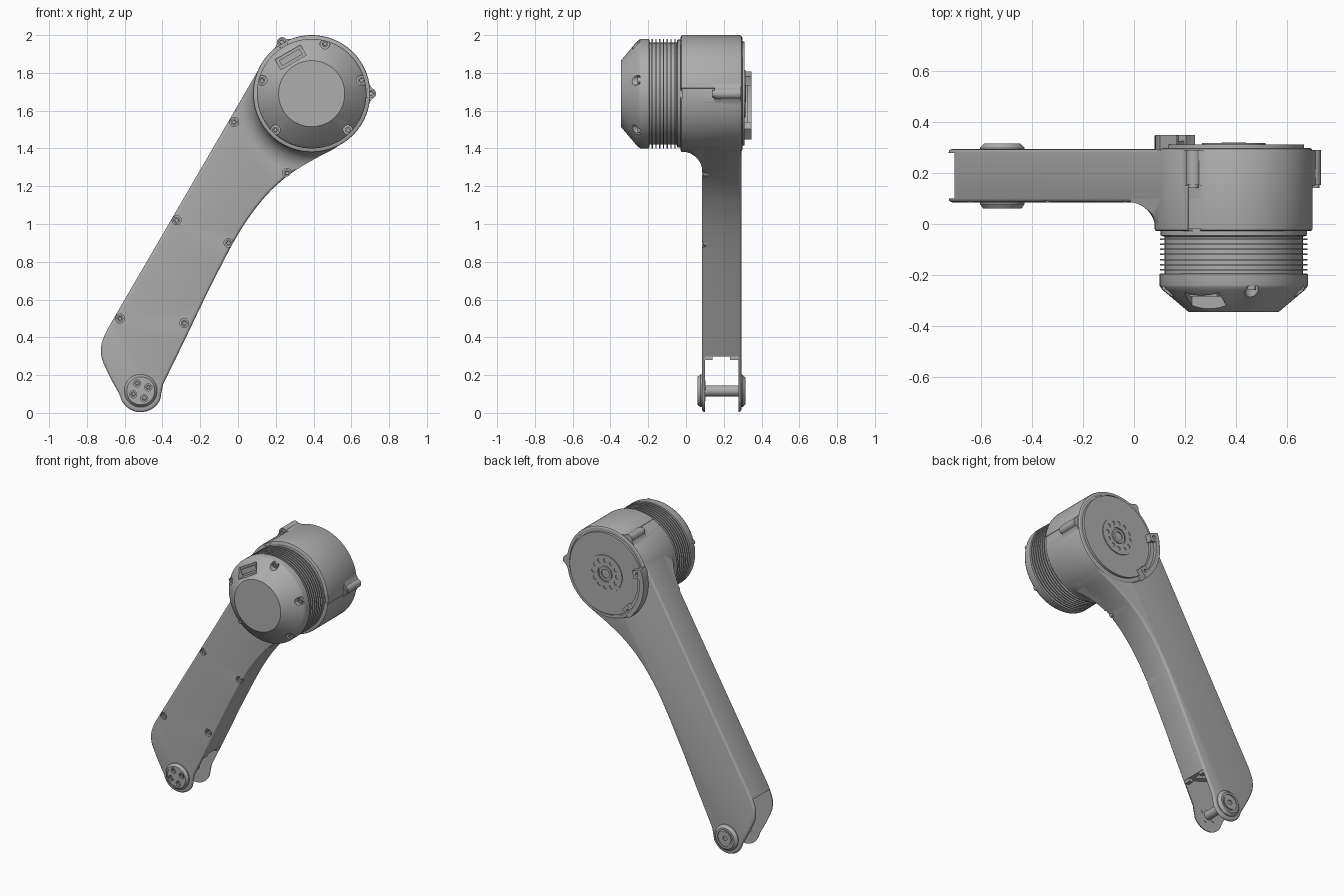
import bpy, bmesh, math
from mathutils import Vector, Matrix

if "Cube" in bpy.data.objects:
    bpy.data.objects.remove(bpy.data.objects["Cube"])

grey = bpy.data.materials.new("plain grey")
grey.use_nodes = True
COLOUR = (0.42, 0.42, 0.42, 1)
grey.diffuse_color = COLOUR
grey.node_tree.nodes["Principled BSDF"].inputs["Base Color"].default_value = COLOUR

HEAD = (0.39, 1.69)
PIVOT = (-0.515, 0.117)


def finish(name, bm):
    bmesh.ops.remove_doubles(bm, verts=bm.verts, dist=1e-5)
    bmesh.ops.recalc_face_normals(bm, faces=bm.faces)
    me = bpy.data.meshes.new(name)
    bm.to_mesh(me)
    bm.free()
    me.materials.append(grey)
    ob = bpy.data.objects.new(name, me)
    bpy.context.collection.objects.link(ob)
    return ob


def activate(ob):
    bpy.ops.object.select_all(action='DESELECT')
    ob.select_set(True)
    bpy.context.view_layer.objects.active = ob


def smooth(ob):
    activate(ob)
    bpy.ops.object.shade_smooth_by_angle(angle=math.radians(32))
    return ob


def boolean(ob, other, op='DIFFERENCE'):
    mod = ob.modifiers.new("cut", 'BOOLEAN')
    mod.operation, mod.object, mod.solver = op, other, 'EXACT'
    activate(ob)
    bpy.ops.object.modifier_apply(modifier=mod.name)
    bpy.data.objects.remove(other)


def bevel(ob, width):
    mod = ob.modifiers.new("round", 'BEVEL')
    mod.width, mod.segments, mod.angle_limit = width, 3, math.radians(50)
    activate(ob)
    bpy.ops.object.modifier_apply(modifier=mod.name)


def prism(name, pts, y0, y1):
    """Extrude an x-z outline along y."""
    bm = bmesh.new()
    face = bm.faces.new([bm.verts.new((x, y0, z)) for x, z in pts])
    new = bmesh.ops.extrude_face_region(bm, geom=[face])["geom"]
    bmesh.ops.translate(bm, vec=(0, y1 - y0, 0),
                        verts=[v for v in new if isinstance(v, bmesh.types.BMVert)])
    return finish(name, bm)


def lathe(name, centre, profile, n=96):
    """Spin a (radius, y) profile about a y-parallel axis."""
    bm = bmesh.new()
    vs = [bm.verts.new((centre[0] + r, y, centre[1])) for r, y in profile]
    es = [bm.edges.new(p) for p in zip(vs, vs[1:])]
    bmesh.ops.spin(bm, geom=vs + es, cent=(centre[0], 0, centre[1]), axis=(0, 1, 0),
                   angle=math.tau, steps=n)
    return finish(name, bm)


def cyl(name, centre, r, y0, y1, n=32):
    return lathe(name, centre, [(0, y0), (r, y0), (r, y1), (0, y1)], n)


def box(name, loc, size, tilt=0):
    bm = bmesh.new()
    m = Matrix.Translation(loc) @ Matrix.Rotation(-tilt, 4, 'Y') @ Matrix.Diagonal((*size, 1))
    bmesh.ops.create_cube(bm, size=1, matrix=m)
    return finish(name, bm)


def polar(c, r, deg):
    a = math.radians(deg)
    return (c[0] + r * math.cos(a), c[1] + r * math.sin(a))


def arc(c, r, a0, a1, n):
    return [polar(c, r, a0 + (a1 - a0) * i / n) for i in range(n + 1)]


def spline(pts, steps=6):
    """Catmull-Rom through the inner points."""
    P = [Vector(p) for p in pts]
    out = []
    for a, b, c, d in zip(P, P[1:], P[2:], P[3:]):
        for i in range(steps):
            t = i / steps
            out.append(tuple(0.5 * (2 * b + (c - a) * t + (2 * a - 5 * b + 4 * c - d) * t * t
                                    + (3 * b - a - 3 * c + d) * t ** 3)))
    return out


# Arm silhouette: head arc, straight edge, heel, pivot lug, curved edge
outline = arc(HEAD, 0.307, -58, 150, 60)
outline += spline([(-0.5, 0.78), (-0.69, 0.445), (-0.725, 0.32), (-0.69, 0.215), (-0.62, 0.085), (-0.6, 0.05)])
outline += arc(PIVOT, 0.113, 205, 335, 24)
outline += spline([(-0.42, 0.1), (-0.397, 0.15), (-0.28, 0.39), (-0.15, 0.66), (0.0, 0.945),
                   (0.127, 1.125), (0.25, 1.245), (0.38, 1.33), (0.53, 1.41), (0.6, 1.46)])

arm = prism("arm", outline, 0.085, 0.293)
bevel(arm, 0.014)
# Open fork at the lower end
boolean(arm, prism("fork_gap", [(-0.9, 0.485), (-0.1, 0.225), (-0.1, -0.2), (-0.9, -0.2)], 0.1, 0.277))
boolean(arm, box("web_pocket", (-0.46, 0.188, 0.35), (0.2, 0.09, 0.08), math.radians(-18)))
screws = [(-0.02, 1.54), (-0.325, 1.02), (-0.625, 0.5), (0.26, 1.27), (-0.05, 0.9), (-0.285, 0.475)]
for s in screws:
    boolean(arm, cyl("bore", s, 0.024, 0.0, 0.105, 24))
smooth(arm)
for y in (0.118, 0.255):
    box("fork_corner", (-0.345, y, 0.292), (0.03, 0.044, 0.022))


def socket_screw(c, y, r):
    smooth(lathe("socket_screw", c, [(0, y + 0.012), (r * .5, y + 0.012), (r * .55, y),
                                     (r, y), (r, y + 0.03), (0, y + 0.03)], 18))


for s in screws:
    socket_screw(s, 0.09, 0.018)

# Fillet between the arm face and the head, trimmed to the silhouette
fillet = [(0.307 + 0.105 * (1 - math.cos(a)), -0.02 + 0.105 * math.sin(a))
          for a in [math.pi / 2 * i / 10 for i in range(11)]]
neck = lathe("neck_fillet", HEAD, [(0, -0.02)] + fillet + [(0.412, 0.12), (0, 0.12)])
boolean(neck, prism("trim", outline, -0.1, 0.2), 'INTERSECT')
smooth(neck)

# Head housing with two screw ears and the channels in front of them
housing = lathe("head_housing", HEAD, [
    (0, -0.028), (0.300, -0.028), (0.308, -0.024), (0.31, -0.015), (0.31, 0.283), (0.306, 0.293),
    (0.298, 0.298), (0.285, 0.298), (0.285, 0.285), (0.275, 0.285), (0.275, 0.31), (0, 0.31)])
for a in (0, 120):
    ear_pts = [polar(HEAD, 0.3, a - 14)] + arc(polar(HEAD, 0.312, a), 0.029, a - 75, a + 75, 12) \
        + [polar(HEAD, 0.3, a + 14), polar(HEAD, 0.25, a)]
    boolean(housing, prism("ear", ear_pts, 0.15, 0.29), 'UNION')
    boolean(housing, cyl("channel", polar(HEAD, 0.315, a), 0.03, -0.1, 0.152, 24))
    socket_screw(polar(HEAD, 0.315, a), 0.14, 0.021)
smooth(housing)

# Rear output hub with a ring of holes
hub = lathe("output_hub", HEAD, [(0, 0.3), (0.125, 0.3), (0.125, 0.316), (0.058, 0.316), (0.058, 0.308),
                                 (0.048, 0.308), (0.048, 0.318), (0.03, 0.318), (0.03, 0.311), (0, 0.311)])
for i in range(12):
    boolean(hub, cyl("hole", polar(HEAD, 0.09, i * 30), 0.014, 0.311, 0.4, 16))
smooth(hub)


# Curved stop bracket on the rear rim
def arc_block(name, r0, r1, a0, a1, y0, y1):
    return prism(name, arc(HEAD, r0, a0, a1, 16) + arc(HEAD, r1, a1, a0, 16), y0, y1)


smooth(arc_block("bracket_wall", 0.278, 0.31, 159, 230, 0.29, 0.347))
smooth(arc_block("bracket_ledge", 0.25, 0.28, 168, 221, 0.3, 0.325))
for a0, a1 in ((158, 170), (219, 231)):
    end = arc_block("bracket_end", 0.24, 0.311, a0, a1, 0.29, 0.348)
    boolean(end, cyl("hole", polar(HEAD, 0.272, (a0 + a1) / 2), 0.012, 0.33, 0.4, 16))
    smooth(end)

# Motor: domed cap, band and cooling fins
profile = [(0, -0.345), (0.175, -0.345), (0.278, -0.258), (0.288, -0.245), (0.29, -0.24),
           (0.29, -0.195), (0.27, -0.193)]
for i in range(7):
    y = -0.182 + i * 0.02
    profile += [(0.27, y), (0.289, y), (0.289, y + 0.006), (0.27, y + 0.006)]
profile += [(0.27, -0.05), (0.286, -0.045), (0.286, -0.01), (0, -0.01)]
motor = lathe("motor", HEAD, profile)
for a in (15, 75, 165, 225, 315):
    c = polar(HEAD, 0.272, a)
    boolean(motor, cyl("pocket", c, 0.026, -0.4, -0.243, 24))
    socket_screw(c, -0.258, 0.017)
x, z = polar(HEAD, 0.222, 120)
tilt = math.radians(30)
boolean(motor, box("port_cut", (x, -0.32, z), (0.155, 0.12, 0.062), tilt))
smooth(motor)
box("port_plug", (x, -0.268, z), (0.125, 0.03, 0.034), tilt)

# Pivot pin and its two caps
smooth(cyl("pivot_pin", PIVOT, 0.029, 0.09, 0.285))
front_cap = lathe("front_pivot_cap", PIVOT, [(0, 0.066), (0.066, 0.066), (0.066, 0.06), (0.074, 0.06),
                                             (0.087, 0.078), (0.087, 0.1), (0, 0.1)], 64)
for i in range(4):
    c = polar(PIVOT, 0.044, 25 + i * 90)
    boolean(front_cap, cyl("bore", c, 0.019, 0.0, 0.082, 20))
    socket_screw(c, 0.072, 0.014)
smooth(front_cap)
smooth(lathe("rear_pivot_cap", PIVOT, [
    (0, 0.277), (0.087, 0.277), (0.087, 0.298), (0.07, 0.315), (0.056, 0.315), (0.056, 0.308),
    (0.045, 0.308), (0.045, 0.314), (0.016, 0.314), (0.016, 0.305), (0, 0.305)], 64))
